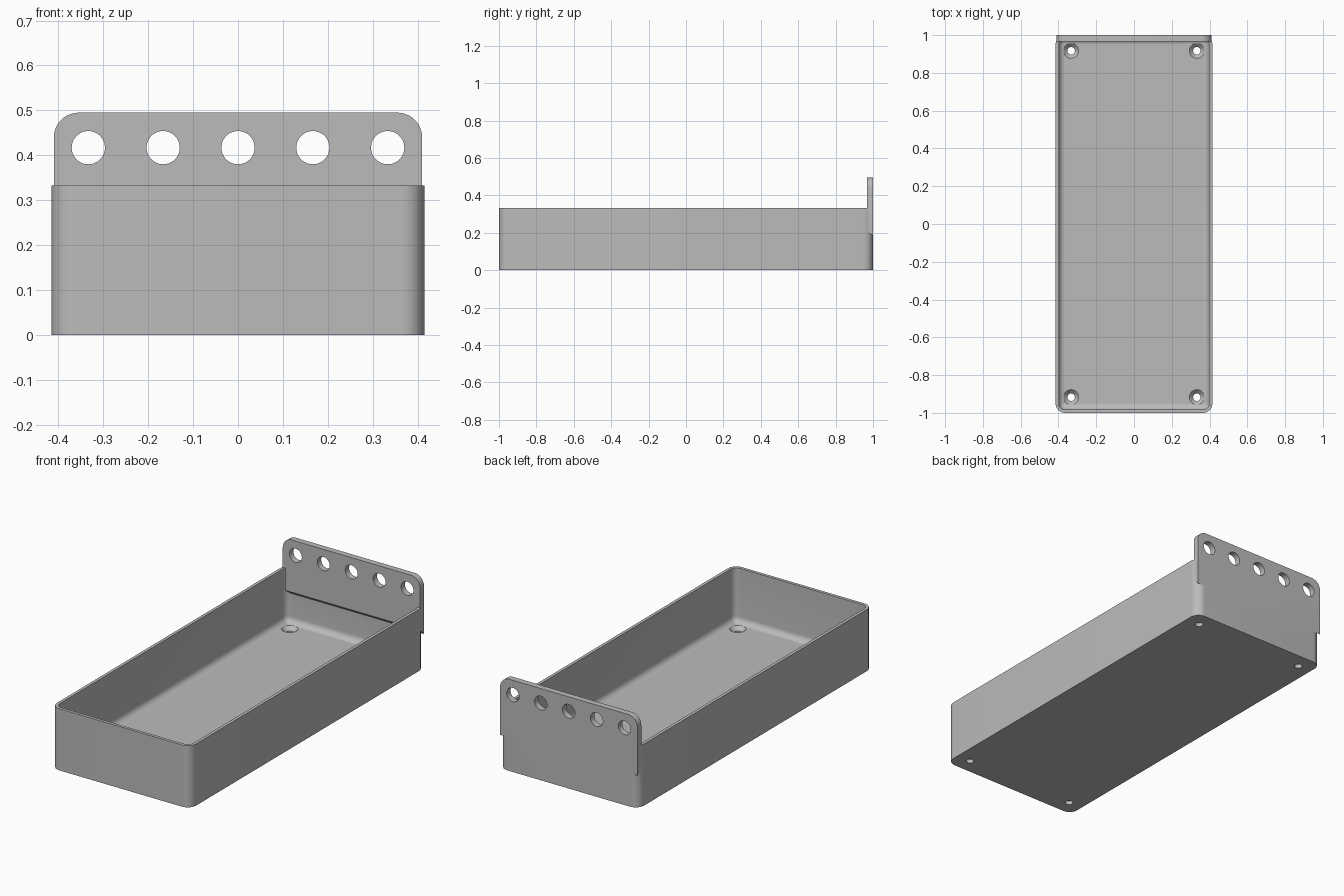
import bpy
import bmesh
from math import sin, cos, pi, radians
from mathutils import Matrix

W, L, H = 0.415, 1.0, 0.333      # half width, half length, height of the tray
WALL, FLOOR = 0.0167, 0.04
CORNER, FILLET = 0.05, 0.033
PLATE = 0.033                    # plate thickness

cube = bpy.data.objects.get("Cube")
if cube:
    bpy.data.objects.remove(cube, do_unlink=True)

grey = bpy.data.materials.new("grey plastic")
grey.use_nodes = True
colour = (0.5, 0.5, 0.5, 1)
grey.diffuse_color = colour
grey.node_tree.nodes["Principled BSDF"].inputs["Base Color"].default_value = colour


def add_object(name, bm):
    bmesh.ops.recalc_face_normals(bm, faces=bm.faces)
    mesh = bpy.data.meshes.new(name)
    bm.to_mesh(mesh)
    bm.free()
    mesh.materials.append(grey)
    ob = bpy.data.objects.new(name, mesh)
    bpy.context.collection.objects.link(ob)
    return ob


def arc(cx, cy, r, start, steps=10):
    """Quarter circle, counter-clockwise from the start angle."""
    return [(cx + r * cos(start + i * pi / 2 / steps),
             cy + r * sin(start + i * pi / 2 / steps)) for i in range(steps + 1)]


def rounded_ring(bm, inset, z):
    r = max(CORNER - inset, 0.003)
    x, y = W - inset - r, L - inset - r
    pts = []
    for k, (sx, sy) in enumerate([(1, 1), (-1, 1), (-1, -1), (1, -1)]):
        pts += arc(sx * x, sy * y, r, k * pi / 2)
    return [bm.verts.new((px, py, z)) for px, py in pts]


def combine(target, tool, operation):
    mod = target.modifiers.new(operation.title(), "BOOLEAN")
    mod.operation, mod.solver, mod.object = operation, "EXACT", tool
    bpy.context.view_layer.objects.active = target
    bpy.ops.object.modifier_apply(modifier=mod.name)
    bpy.data.objects.remove(tool, do_unlink=True)


# Tray: nested rounded rings, up the outside and down the filleted inside
bm = bmesh.new()
profile = [(0, 0), (0, H), (WALL, H)]
for i in range(9):
    a = i * pi / 16
    profile.append((WALL + FILLET * (1 - cos(a)), FLOOR + FILLET * (1 - sin(a))))
rings = [rounded_ring(bm, inset, z) for inset, z in profile]
n = len(rings[0])
for a, b in zip(rings, rings[1:]):
    for i in range(n):
        j = (i + 1) % n
        bm.faces.new((a[i], a[j], b[j], b[i]))
bm.faces.new(rings[0])
bm.faces.new(rings[-1])
tray = add_object("tray", bm)

# Hanging plate: rounded top corners, sloped lower edge
bm = bmesh.new()
half, top, low, r = 0.41, 0.495, 0.213, 0.055
outline = arc(half - r, top - r, r, 0) + arc(r - half, top - r, r, pi / 2)
outline += [(-half, low), (half, low)]
front = [bm.verts.new((x, L - PLATE, z)) for x, z in outline]
back = [bm.verts.new((x, L, z if z > low else z - PLATE)) for x, z in outline]
bm.faces.new(front)
bm.faces.new(back)
for i in range(len(front)):
    j = (i + 1) % len(front)
    bm.faces.new((front[i], front[j], back[j], back[i]))
combine(tray, add_object("hanging_plate", bm), "UNION")

# Row of round holes through the plate
bm = bmesh.new()
for i in range(-2, 3):
    place = Matrix.Translation((i / 6, L - PLATE / 2, 0.417)) @ Matrix.Rotation(pi / 2, 4, "X")
    bmesh.ops.create_cone(bm, cap_ends=True, segments=48, radius1=0.037,
                          radius2=0.037, depth=0.1, matrix=place)
combine(tray, add_object("plate_hole_cutter", bm), "DIFFERENCE")

# Countersunk screw holes in the floor corners
bm = bmesh.new()
stations = [(0.02, -0.02), (0.02, FLOOR - 0.02), (0.04, FLOOR), (0.04, FLOOR + 0.015)]
for sx in (-1, 1):
    for sy in (-1, 1):
        loops = [[bm.verts.new((sx * 0.333 + rad * cos(k * pi / 16),
                                sy * 0.917 + rad * sin(k * pi / 16), z))
                  for k in range(32)] for rad, z in stations]
        for a, b in zip(loops, loops[1:]):
            for k in range(32):
                m = (k + 1) % 32
                bm.faces.new((a[k], a[m], b[m], b[k]))
        bm.faces.new(loops[0])
        bm.faces.new(loops[-1])
combine(tray, add_object("screw_hole_cutter", bm), "DIFFERENCE")

# Smooth rounded surfaces, crisp edges
bpy.ops.object.select_all(action="DESELECT")
tray.select_set(True)
bpy.context.view_layer.objects.active = tray
bpy.ops.object.shade_smooth_by_angle(angle=radians(30))
